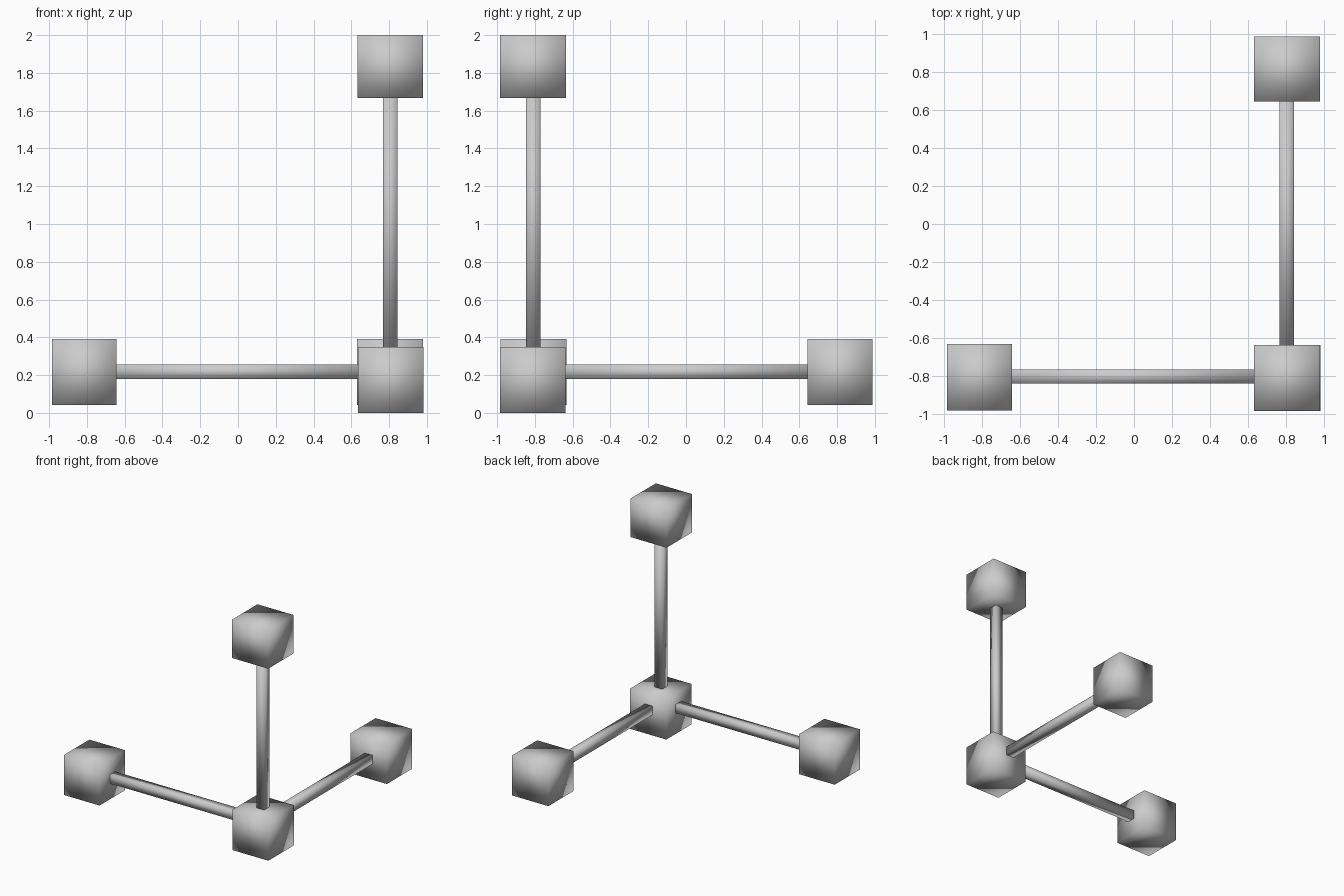
import bpy

if "Cube" in bpy.data.objects:
    bpy.data.objects.remove(bpy.data.objects["Cube"])


def box(name, lo, hi):
    """Smooth-shaded box between two opposite corners."""
    centre = [(a + b) / 2 for a, b in zip(lo, hi)]
    bpy.ops.mesh.primitive_cube_add(size=1, location=centre)
    ob = bpy.context.object
    ob.name = name
    ob.scale = [b - a for a, b in zip(lo, hi)]
    bpy.ops.object.transform_apply(location=False, rotation=False, scale=True)
    bpy.ops.object.shade_smooth()
    return ob


R = 0.0375   # half thickness of the square rods
E = 0.02     # how far the rods sink into the cubes

# Cubes: shared corner and the three arm ends
box("corner_cube", (0.635, -0.985, 0.0), (0.982, -0.637, 0.35))
box("top_cube", (0.632, -0.985, 1.667), (0.980, -0.636, 2.0))
box("left_cube", (-0.985, -0.981, 0.043), (-0.643, -0.633, 0.391))
box("back_cube", (0.631, 0.644, 0.043), (0.979, 0.987, 0.391))

# Square rods along x, y and z
box("left_rod", (-0.643 - E, -0.803 - R, 0.218 - R), (0.635 + E, -0.803 + R, 0.218 + R))
box("back_rod", (0.804 - R, -0.637 - E, 0.218 - R), (0.804 + R, 0.644 + E, 0.218 + R))
box("upright_rod", (0.806 - R, -0.809 - R, 0.35 - E), (0.806 + R, -0.809 + R, 1.667 + E))
